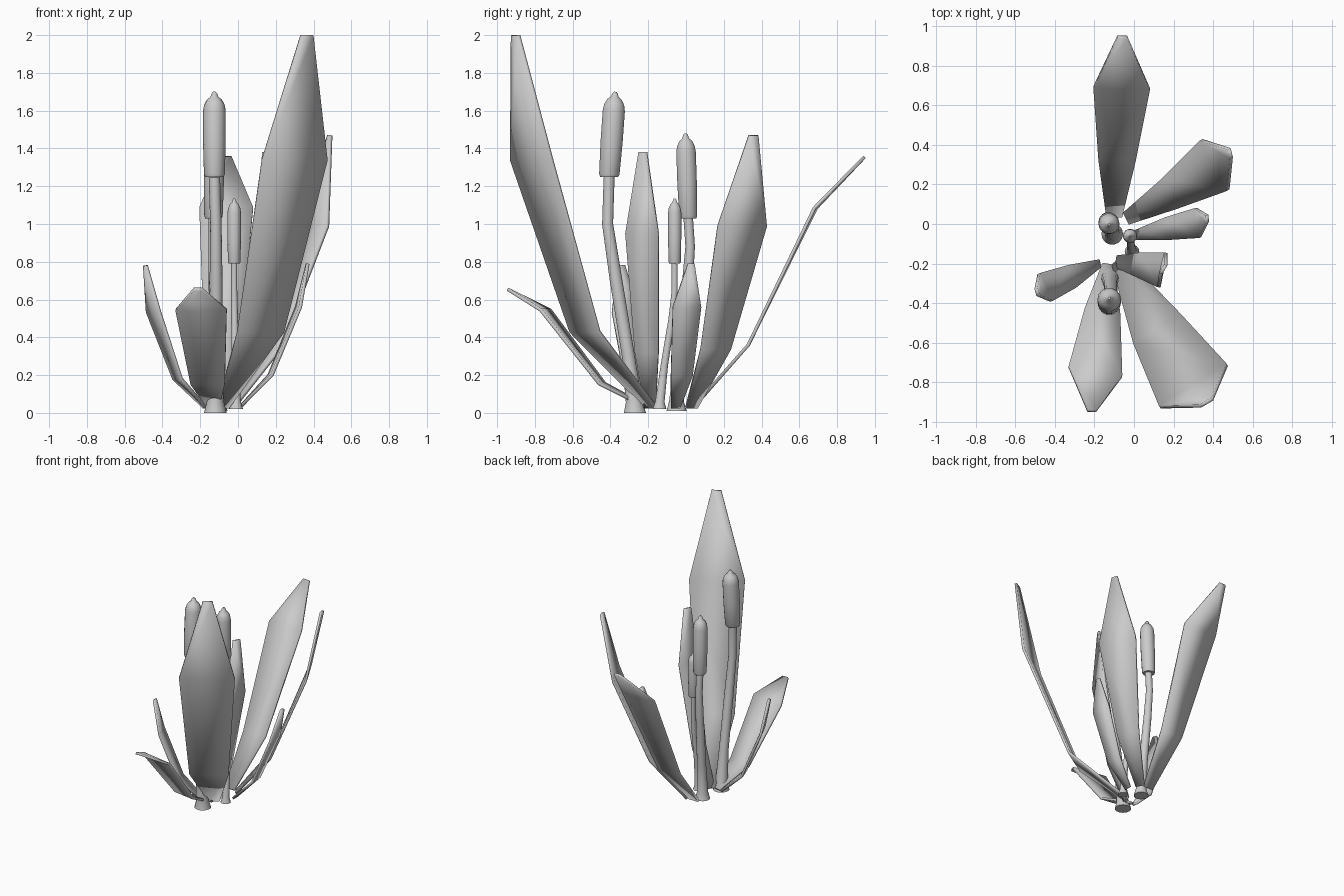
import bpy, bmesh, math
from mathutils import Vector


def finish(name, bm, angle):
    bmesh.ops.recalc_face_normals(bm, faces=bm.faces[:])
    me = bpy.data.meshes.new(name)
    bm.to_mesh(me)
    bm.free()
    ob = bpy.data.objects.new(name, me)
    bpy.context.collection.objects.link(ob)
    bpy.ops.object.select_all(action='DESELECT')
    ob.select_set(True)
    bpy.context.view_layer.objects.active = ob
    bpy.ops.object.shade_smooth_by_angle(angle=math.radians(angle))
    return ob


def leaf(name, rows):
    """Blade from rows of (left x, left y, right x, right y, z), base to tip."""
    bm = bmesh.new()
    prev = None
    for lx, ly, rx, ry, z in rows:
        cur = [bm.verts.new((lx, ly, z)), bm.verts.new((rx, ry, z))]
        if prev:
            bm.faces.new((prev[0], prev[1], cur[1], cur[0]))
        prev = cur
    ob = finish(name, bm, 40)
    mod = ob.modifiers.new("thickness", 'SOLIDIFY')
    mod.thickness = 0.018
    mod.offset = 0
    return ob


def tube(name, rings, sides=14):
    """Capped round tube from rings of (x, y, z, radius), tilted along the path."""
    bm = bmesh.new()
    pts = [Vector(r[:3]) for r in rings]
    axis = (pts[-1] - pts[0]).normalized()
    prev = None
    for i, r in enumerate(rings):
        rot = Vector((0, 0, 1)) if i == 0 else axis
        q = Vector((0, 0, 1)).rotation_difference(rot)
        cur = []
        for k in range(sides):
            a = 2 * math.pi * k / sides
            cur.append(bm.verts.new(
                pts[i] + q @ Vector((r[3] * math.cos(a), r[3] * math.sin(a), 0))))
        if prev:
            for k in range(sides):
                n = (k + 1) % sides
                bm.faces.new((prev[k], prev[n], cur[n], cur[k]))
        else:
            bm.faces.new(cur[::-1])
        prev = cur
    bm.faces.new(prev)
    return finish(name, bm, 45)


def cattail(name, stem, low, high, radius):
    """Flared stem plus a rounded seed head between two points."""
    tube(name + "_stem", stem + [(*low, stem[-1][3])])
    a, b = Vector(low), Vector(high)
    # fraction along the head, fraction of the radius
    profile = [(0, 0.82), (0.03, 0.92), (0.4, 1.0), (0.78, 1.0), (0.85, 0.9),
               (0.91, 0.65), (0.94, 0.35), (0.98, 0.25), (1.0, 0.12)]
    tube(name + "_head", [(*a.lerp(b, t), radius * f) for t, f in profile])


# leaves
leaf("front_tall_leaf", [(-0.11, -0.21, -0.05, -0.16, 0.03),
                         (0.0, -0.61, 0.24, -0.46, 0.43),
                         (0.13, -0.925, 0.47, -0.71, 1.34),
                         (0.335, -0.92, 0.395, -0.885, 2.0)])
leaf("back_leaf", [(-0.14, 0.04, -0.06, 0.04, 0.03),
                   (-0.18, 0.33, 0.01, 0.33, 0.36),
                   (-0.205, 0.69, 0.08, 0.68, 1.085),
                   (-0.085, 0.945, -0.035, 0.945, 1.355)])
leaf("back_right_leaf", [(-0.05, 0.06, -0.02, 0.0, 0.03),
                         (0.15, 0.235, 0.225, 0.08, 0.34),
                         (0.34, 0.425, 0.475, 0.17, 0.99),
                         (0.48, 0.38, 0.492, 0.335, 1.47)])
leaf("small_right_leaf", [(0.01, -0.03, 0.01, -0.08, 0.03),
                          (0.165, 0.035, 0.18, -0.08, 0.2),
                          (0.31, 0.08, 0.33, -0.07, 0.56),
                          (0.368, 0.045, 0.37, 0.01, 0.79)])
leaf("front_low_leaf", [(-0.16, -0.2, -0.1, -0.21, 0.03),
                        (-0.25, -0.43, -0.07, -0.46, 0.155),
                        (-0.33, -0.72, -0.06, -0.77, 0.545),
                        (-0.235, -0.945, -0.19, -0.945, 0.655)])
leaf("small_left_leaf", [(-0.18, -0.18, -0.17, -0.22, 0.03),
                         (-0.34, -0.21, -0.30, -0.325, 0.18),
                         (-0.48, -0.25, -0.415, -0.39, 0.535),
                         (-0.495, -0.325, -0.485, -0.36, 0.78)])
leaf("middle_right_leaf", [(-0.08, -0.16, -0.09, -0.22, 0.03),
                           (0.04, -0.145, 0.02, -0.27, 0.32),
                           (0.16, -0.145, 0.125, -0.32, 0.95),
                           (0.16, -0.207, 0.135, -0.25, 1.38)])

# cattails
cattail("front_cattail",
        [(-0.12, -0.27, 0.0, 0.06), (-0.12, -0.275, 0.06, 0.045),
         (-0.118, -0.305, 0.3, 0.035), (-0.116, -0.37, 0.7, 0.034),
         (-0.117, -0.415, 1.0, 0.03)],
        (-0.125, -0.407, 1.25), (-0.125, -0.375, 1.7), 0.06)
cattail("back_cattail",
        [(-0.11, -0.05, 0.01, 0.055), (-0.11, -0.05, 0.06, 0.04),
         (-0.115, -0.03, 0.3, 0.033), (-0.125, 0.005, 0.65, 0.03),
         (-0.13, 0.022, 0.88, 0.026)],
        (-0.13, 0.012, 1.03), (-0.125, -0.003, 1.48), 0.053)
cattail("short_cattail",
        [(-0.01, -0.14, 0.02, 0.037), (-0.01, -0.138, 0.06, 0.025),
         (-0.014, -0.115, 0.25, 0.02), (-0.018, -0.075, 0.5, 0.018),
         (-0.02, -0.06, 0.65, 0.016)],
        (-0.02, -0.06, 0.79), (-0.02, -0.06, 1.135), 0.036)
